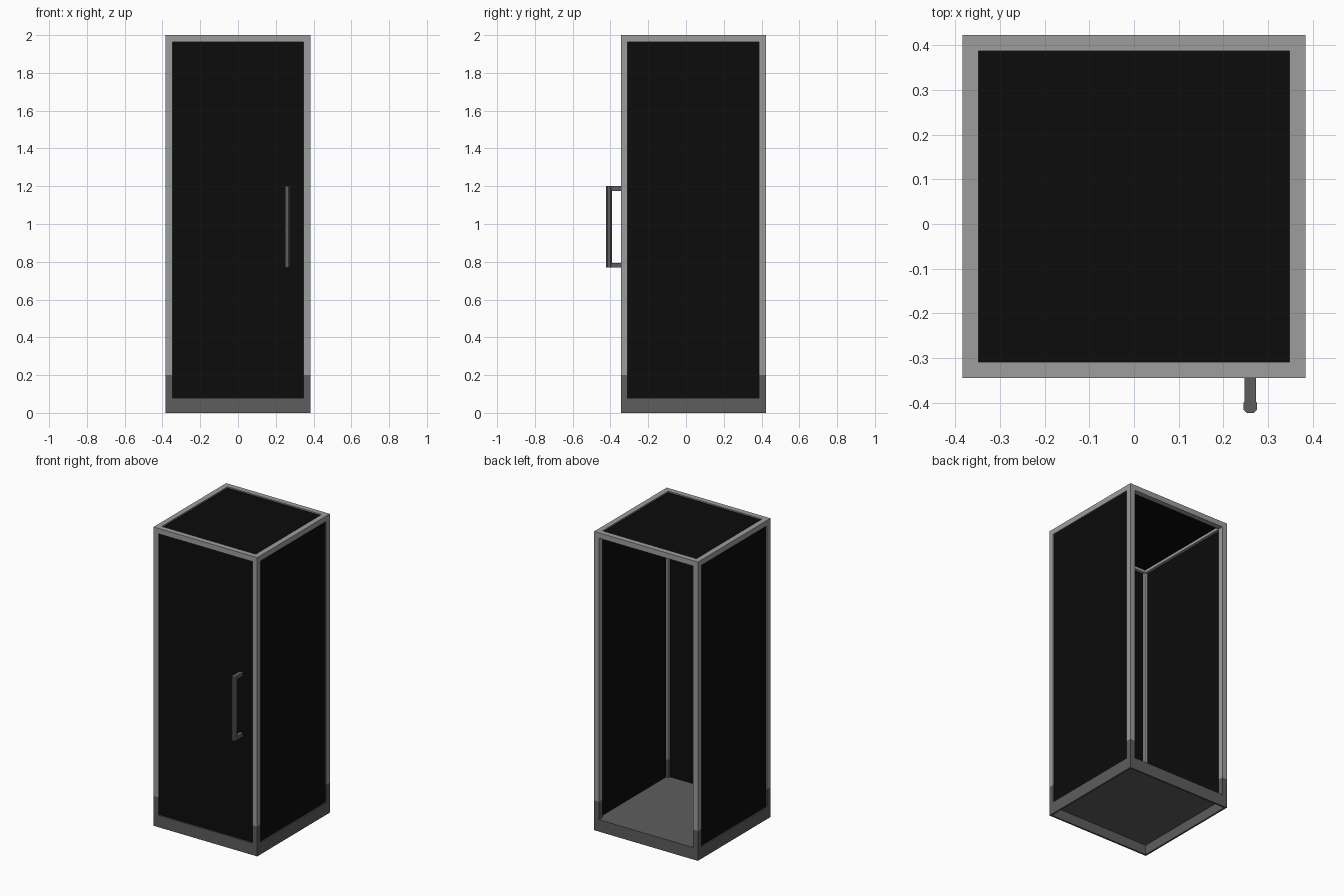
import bpy, bmesh

if "Cube" in bpy.data.objects:
    bpy.data.objects.remove(bpy.data.objects["Cube"])

X, Y0, Y1, H = 0.384, -0.345, 0.423, 2.0   # outer size
T, BASE, SHOE = 0.036, 0.08, 0.2           # bar width, base height, dark post foot height


def material(name, v):
    m = bpy.data.materials.new(name)
    m.diffuse_color = (v, v, v, 1)
    m.use_nodes = True
    m.node_tree.nodes["Principled BSDF"].inputs["Base Color"].default_value = m.diffuse_color
    return m


LIGHT = material("light_grey_metal", 0.34)
DARK = material("dark_grey_metal", 0.11)
BLACK = material("black_glass", 0.0035)


def box(name, lo, hi, mat, chamfer=0):
    bm = bmesh.new()
    bmesh.ops.create_cube(bm, size=1)
    for v in bm.verts:
        v.co = [lo[i] + (v.co[i] + 0.5) * (hi[i] - lo[i]) for i in range(3)]
    if chamfer:
        edges = [e for e in bm.edges if abs(e.verts[0].co.z - e.verts[1].co.z) > 1e-4]
        bmesh.ops.bevel(bm, geom=edges, offset=chamfer, segments=1, affect='EDGES')
    me = bpy.data.meshes.new(name)
    bm.to_mesh(me)
    bm.free()
    me.materials.append(mat)
    ob = bpy.data.objects.new(name, me)
    bpy.context.collection.objects.link(ob)
    return ob


# Corner posts with dark feet
for sx, xa in (("left", -X), ("right", X - T)):
    for sy, ya in (("front", Y0), ("back", Y1 - T)):
        box(f"{sy}_{sx}_post_foot", (xa, ya, BASE), (xa + T, ya + T, SHOE), DARK)
        box(f"{sy}_{sx}_post", (xa, ya, SHOE), (xa + T, ya + T, H), LIGHT)

# Top rails
for n, ya in (("front", Y0), ("back", Y1 - T)):
    box(n + "_top_rail", (-X + T, ya, H - T), (X - T, ya + T, H), LIGHT)
for n, xa in (("left", -X), ("right", X - T)):
    box(n + "_top_rail", (xa, Y0 + T, H - T), (xa + T, Y1 - T, H), LIGHT)

# Base: floor plate over a skirt that is open underneath
W, F = 0.012, 0.015
box("floor_plate", (-X, Y0, BASE - F), (X, Y1, BASE), DARK)
for n, ya in (("front", Y0), ("back", Y1 - W)):
    box(n + "_base_skirt", (-X, ya, 0), (X, ya + W, BASE - F), DARK)
for n, xa in (("left", -X), ("right", X - W)):
    box(n + "_base_skirt", (xa, Y0 + W, 0), (xa + W, Y1 - W, BASE - F), DARK)

# Glass panels set into the frame; the back stays open
G0, G1 = 0.008, 0.018
box("front_door_glass", (-X + T, Y0 + G0, BASE), (X - T, Y0 + G1, H - T), BLACK)
box("left_glass", (-X + G0, Y0 + T, BASE), (-X + G1, Y1 - T, H - T), BLACK)
box("right_glass", (X - G1, Y0 + T, BASE), (X - G0, Y1 - T, H - T), BLACK)
box("top_glass", (-X + T, Y0 + T, H - G1), (X - T, Y1 - T, H - G0), BLACK)

# Door handle
box("handle_grip", (0.245, -0.423, 0.77), (0.275, -0.393, 1.2), DARK, 0.007)
for n, z in (("lower", 0.77), ("upper", 1.176)):
    box(n + "_handle_mount", (0.247, -0.4, z), (0.273, Y0 + G0, z + 0.024), DARK)
